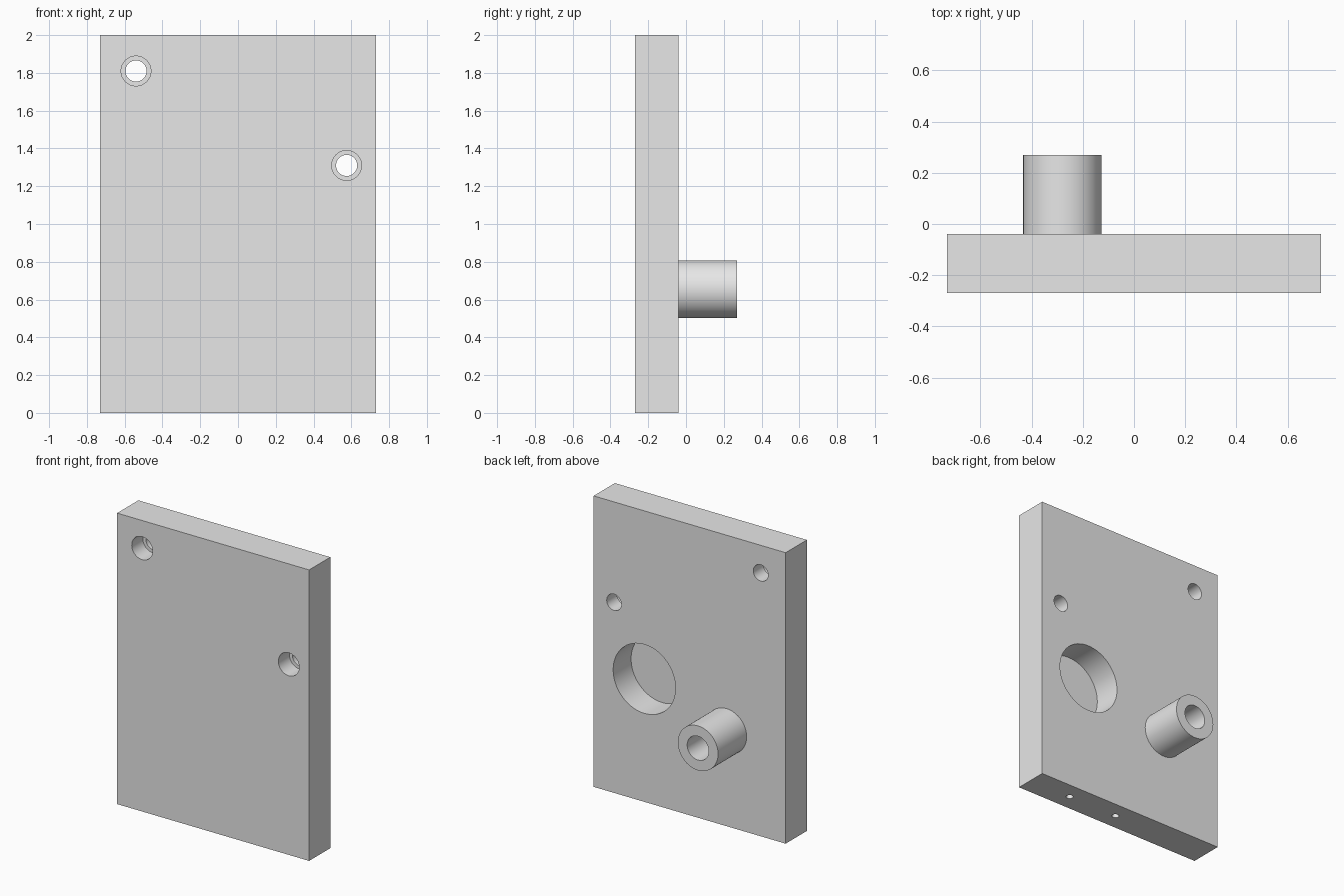
import bpy
from math import radians

FRONT, BACK, TIP = -0.27, -0.04, 0.27   # plate front, plate back, boss end

cube = bpy.data.objects.get("Cube")
if cube:
    bpy.data.objects.remove(cube, do_unlink=True)

grey = bpy.data.materials.new("plain grey")
grey.use_nodes = True
colour = (0.8, 0.8, 0.8, 1)
grey.diffuse_color = colour
grey.node_tree.nodes["Principled BSDF"].inputs["Base Color"].default_value = colour


def cylinder_y(name, x, z, radius, y0, y1):
    """Cylinder lying along y from y0 to y1."""
    bpy.ops.mesh.primitive_cylinder_add(
        vertices=64, radius=radius, depth=y1 - y0,
        location=(x, (y0 + y1) / 2, z), rotation=(radians(90), 0, 0))
    ob = bpy.context.object
    ob.name = name
    ob.data.materials.append(grey)
    return ob


def combine(target, tool, operation):
    """Apply a boolean and drop the tool."""
    mod = target.modifiers.new(operation.lower(), "BOOLEAN")
    mod.operation, mod.solver, mod.object = operation, "EXACT", tool
    bpy.context.view_layer.objects.active = target
    bpy.ops.object.modifier_apply(modifier=mod.name)
    bpy.data.objects.remove(tool, do_unlink=True)


# Upright plate
bpy.ops.mesh.primitive_cube_add(size=1, location=(0, (FRONT + BACK) / 2, 1))
plate = bpy.context.object
plate.name = "mounting_plate"
plate.scale = (1.46, BACK - FRONT, 2)
bpy.ops.object.transform_apply(location=True, rotation=True, scale=True)
plate.data.materials.append(grey)

# Hollow boss on the back
combine(plate, cylinder_y("boss", -0.28, 0.655, 0.153, BACK - 0.05, TIP), "UNION")
combine(plate, cylinder_y("boss_bore", -0.28, 0.655, 0.082, BACK - 0.01, TIP + 0.1), "DIFFERENCE")

# Round blind pocket in the back
combine(plate, cylinder_y("pocket", 0.345, 0.845, 0.237, FRONT + 0.035, BACK + 0.1), "DIFFERENCE")

# Counterbored screw holes, wide end at the front
for x, z in ((-0.54, 1.81), (0.575, 1.31)):
    combine(plate, cylinder_y("screw_hole", x, z, 0.056, FRONT - 0.1, BACK + 0.1), "DIFFERENCE")
    combine(plate, cylinder_y("counterbore", x, z, 0.079, FRONT - 0.1, FRONT + 0.12), "DIFFERENCE")

# Small pin holes in the bottom edge
for x in (0.405, 0.025):
    bpy.ops.mesh.primitive_cylinder_add(vertices=32, radius=0.023, depth=0.5,
                                        location=(x, (FRONT + BACK) / 2, 0))
    pin = bpy.context.object
    pin.data.materials.append(grey)
    combine(plate, pin, "DIFFERENCE")

bpy.ops.object.select_all(action="DESELECT")
plate.select_set(True)
bpy.context.view_layer.objects.active = plate
bpy.ops.object.shade_smooth_by_angle(angle=radians(30))
